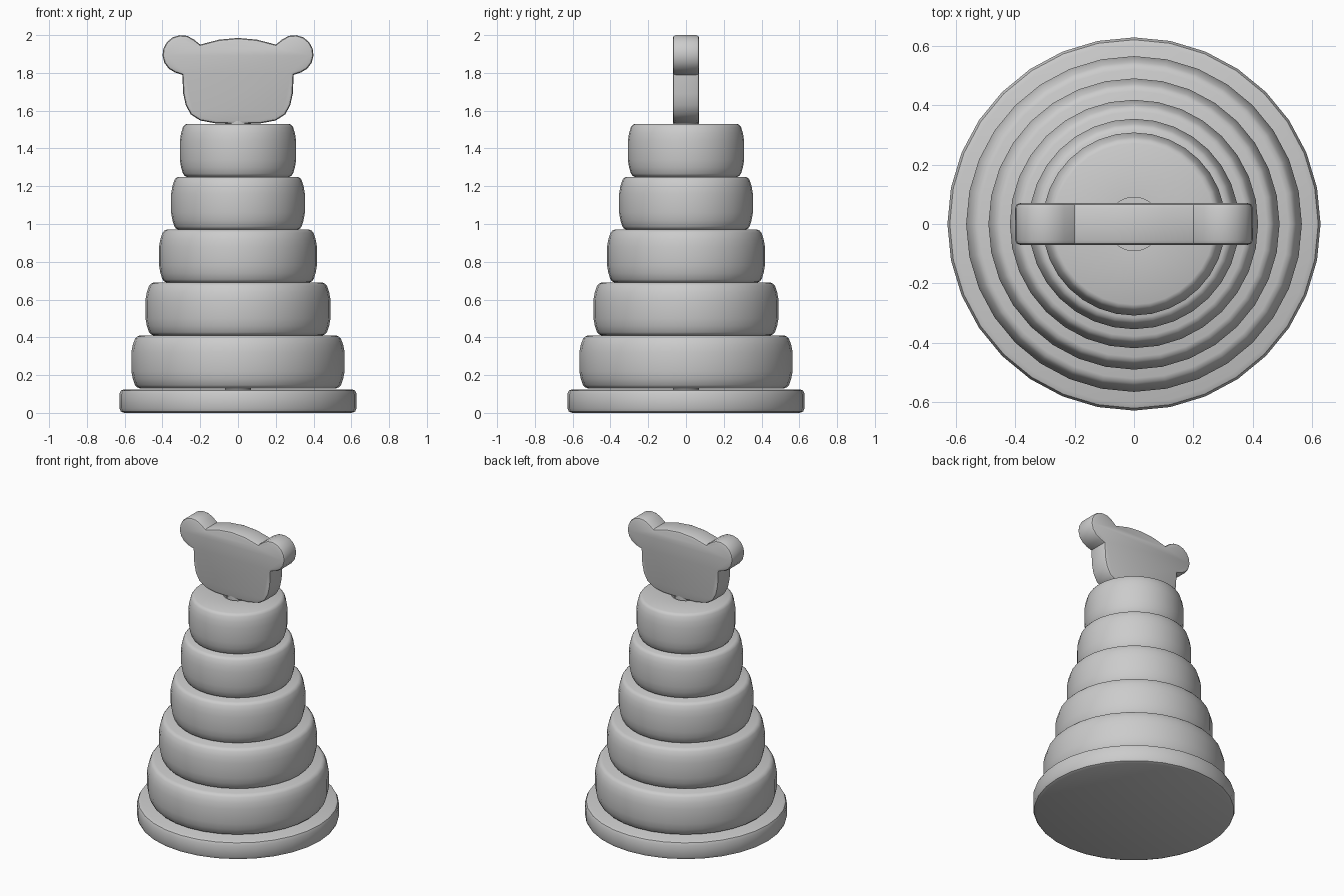
import bpy
import bmesh
import math

cube = bpy.data.objects.get("Cube")
if cube:
    bpy.data.objects.remove(cube, do_unlink=True)

grey = bpy.data.materials.new("light_grey")
grey.use_nodes = True
grey.diffuse_color = (0.6, 0.6, 0.6, 1)
grey.node_tree.nodes["Principled BSDF"].inputs["Base Color"].default_value = (0.6, 0.6, 0.6, 1)


def finish(bm, name, angle=35):
    bmesh.ops.recalc_face_normals(bm, faces=bm.faces)
    mesh = bpy.data.meshes.new(name)
    bm.to_mesh(mesh)
    bm.free()
    obj = bpy.data.objects.new(name, mesh)
    bpy.context.collection.objects.link(obj)
    mesh.materials.append(grey)
    bpy.ops.object.select_all(action="DESELECT")
    obj.select_set(True)
    bpy.context.view_layer.objects.active = obj
    bpy.ops.object.shade_smooth_by_angle(angle=math.radians(angle))
    return obj


def lathe(name, profile, closed=False, sides=32):
    """Spin a list of (radius, height) points around z."""
    bm = bmesh.new()
    verts = [bm.verts.new((r, 0, z)) for r, z in profile]
    edges = [bm.edges.new(pair) for pair in zip(verts, verts[1:])]
    if closed:
        edges.append(bm.edges.new((verts[-1], verts[0])))
    bmesh.ops.spin(bm, geom=verts + edges, axis=(0, 0, 1), cent=(0, 0, 0),
                   angle=math.tau, steps=sides)
    bmesh.ops.remove_doubles(bm, verts=bm.verts, dist=0.0005)
    return finish(bm, name)


# Base disc with softened rims
R = 0.628
lathe("base", [(0, 0), (R - 0.025, 0), (R - 0.008, 0.007), (R, 0.025),
               (R, 0.1), (R - 0.008, 0.118), (R - 0.025, 0.125), (0, 0.125)])

# Central pole
lathe("pole", [(0, 0.1), (0.07, 0.1), (0.07, 1.6), (0, 1.6)])

# Stacked rings with bulging sides, (inset, height) from the middle up
bulge = [(0, 0.05), (0.008, 0.09), (0.02, 0.123), (0.03, 0.134), (0.045, 0.14)]
HOLE = 0.09
for i, radius in enumerate([0.565, 0.49, 0.418, 0.354, 0.308]):
    mid = 0.27 + 0.28 * i
    inset = 0.6 + 0.4 * radius / 0.565
    upper = [(radius - d * inset, mid + h) for d, h in bulge]
    lower = [(radius - d * inset, mid - h) for d, h in reversed(bulge)]
    lathe(f"ring_{i + 1}", [(HOLE, mid - 0.14)] + lower + upper + [(HOLE, mid + 0.14)],
          closed=True)

# Flat bear head: half outline from chin to crown, with the ear as an arc
half = [(0.12, 1.533), (0.2, 1.548), (0.25, 1.58), (0.277, 1.63), (0.29, 1.69),
        (0.295, 1.79)]
for k in range(10):
    a = math.radians(-70 + 22 * k)
    half.append((0.298 + 0.102 * math.cos(a), 1.898 + 0.102 * math.sin(a)))
half += [(0.2, 1.95), (0.1, 1.976)]
outline = [(0, 1.53)] + half + [(0, 1.985)] + [(-x, z) for x, z in reversed(half)]

bm = bmesh.new()
front = bm.faces.new([bm.verts.new((x, -0.07, z)) for x, z in outline])
side = bmesh.ops.extrude_face_region(bm, geom=[front], use_keep_orig=True)
back = [v for v in side["geom"] if isinstance(v, bmesh.types.BMVert)]
bmesh.ops.translate(bm, verts=back, vec=(0, 0.14, 0))
rims = [e for e in bm.edges if abs(e.verts[0].co.y - e.verts[1].co.y) < 0.01]
bmesh.ops.bevel(bm, geom=rims, offset=0.016, segments=2, profile=0.5, affect="EDGES")
finish(bm, "bear_head")
